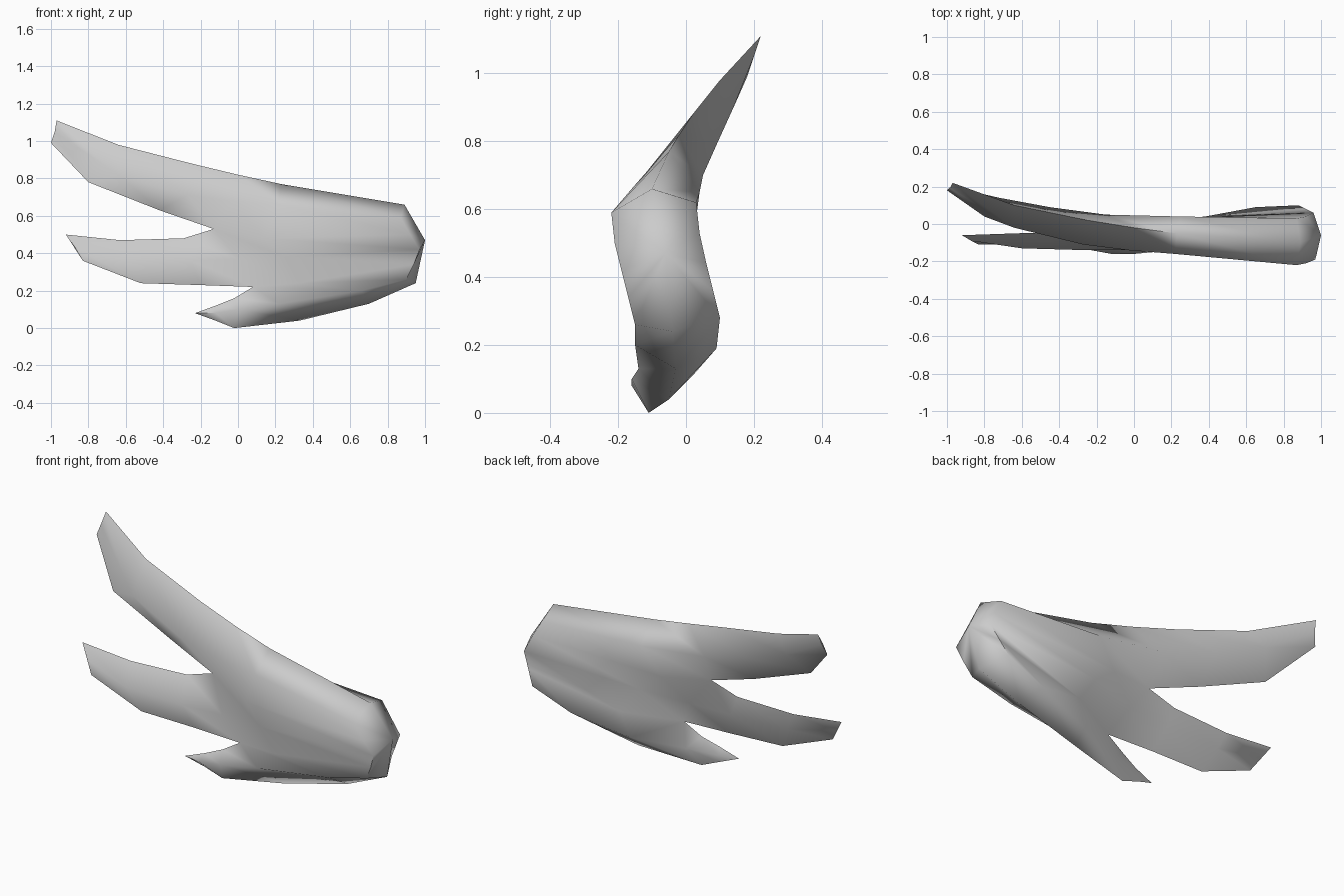
import bpy
import bmesh
from math import radians

cube = bpy.data.objects.get("Cube")
if cube:
    bpy.data.objects.remove(cube, do_unlink=True)

# One plain grey for the whole form
grey = bpy.data.materials.new("plain grey")
grey.use_nodes = True
colour = (0.6, 0.6, 0.6, 1)
grey.diffuse_color = colour
grey.node_tree.nodes["Principled BSDF"].inputs["Base Color"].default_value = colour

bm = bmesh.new()
shared = {}


def vert(point):
    """Return the vertex at a point given in hundredths, reusing shared ones."""
    if point not in shared:
        shared[point] = bm.verts.new([value / 100 for value in point])
    return shared[point]


def add_face(points):
    """Add a face, dropping repeated corners where strands meet."""
    corners = list(dict.fromkeys(vert(point) for point in points))
    if len(corners) > 2 and not bm.faces.get(corners):
        bm.faces.new(corners)


def bridge(first, second):
    """Span two strands with a strip of faces."""
    for i in range(len(first) - 1):
        add_face((first[i], first[i + 1], second[i + 1], second[i]))


def add_lobe(top, front, bottom, back, top_tails, bottom_tails):
    """Skin one lobe; tails carry its edges along the front and back of the body."""
    bridge(top + top_tails[0], front)
    bridge(front, bottom + bottom_tails[0])
    bridge(bottom + bottom_tails[1], back)
    bridge(back, top + top_tails[1])
    add_face((top[0], front[0], bottom[0], back[0]))


# Blunt end of the body and the two crotches between the lobes
end = (100, -6, 47)
upper_crotch = (-13, -4, 53)
lower_crotch = (8, -10, 22)

# Seams across the body, front then back, shared by neighbouring lobes
whole = ([], [])
upper_seam = ([upper_crotch, (14, -13, 48), (92, -21, 50), end],
              [upper_crotch, (14, 2, 50), (92, 4, 53), end])
lower_seam = ([lower_crotch, (32, -14, 24), (94, -17, 34), end],
              [lower_crotch, (38, 4, 25), (92, 8, 36), end])

# Long upper lobe, sweeping up and back
add_lobe(
    top=[(-97, 22, 111), (-64, 10, 98), (-25, 2, 88), (0, -2, 82),
         (23, -5, 77), (89, -10, 66), end],
    front=[(-98, 19, 105), (-64, -2, 82), (-27, -11, 71), (-3, -14, 68),
           (22, -16, 66), (87, -22, 59), end],
    bottom=[(-100, 18, 99), (-80, 4, 78), (-42, 0, 63)],
    back=[(-98, 20, 105), (-72, 14, 90), (-45, 9, 79), (-15, 5, 70),
          (25, 4, 65), (87, 3, 62), end],
    top_tails=whole, bottom_tails=upper_seam)

# Middle lobe
add_lobe(
    top=[(-92, -6, 50), (-63, -5, 47), (-29, -4, 48)],
    front=[(-87, -9, 43), (-60, -13, 36), (-25, -14, 36), (0, -14, 37),
           (25, -16, 38), (97, -19, 42), end],
    bottom=[(-83, -11, 36), (-52, -11, 24), (-20, -10, 23)],
    back=[(-87, -8, 43), (-58, -6, 37), (-25, -4, 37), (0, -3, 37),
          (27, 3, 40), (96, 6, 44), end],
    top_tails=upper_seam, bottom_tails=lower_seam)

# Short lower lobe, ending in a point
tip = (-23, -14, 8)
add_lobe(
    top=[tip, (-12, -13, 12), (-2, -11, 16)],
    front=[tip, (-12, -16, 8), (0, -16, 10), (22, -14, 13),
           (66, -15, 20), (90, -15, 26), end],
    bottom=[tip, (-12, -12, 4), (-2, -11, 0), (33, -5, 4),
            (70, -3, 13), (95, -4, 24), end],
    back=[tip, (-12, -11, 8), (5, -7, 9), (33, 2, 11),
          (65, 9, 19), (88, 10, 28), end],
    top_tails=lower_seam, bottom_tails=whole)

bmesh.ops.recalc_face_normals(bm, faces=bm.faces[:])
mesh = bpy.data.meshes.new("three_lobed_wing")
bm.to_mesh(mesh)
bm.free()
mesh.materials.append(grey)

# Smooth body with crisp edges along the thin lobes
mesh.shade_smooth()
mesh.set_sharp_from_angle(angle=radians(80))
wing = bpy.data.objects.new("three_lobed_wing", mesh)
bpy.context.collection.objects.link(wing)
